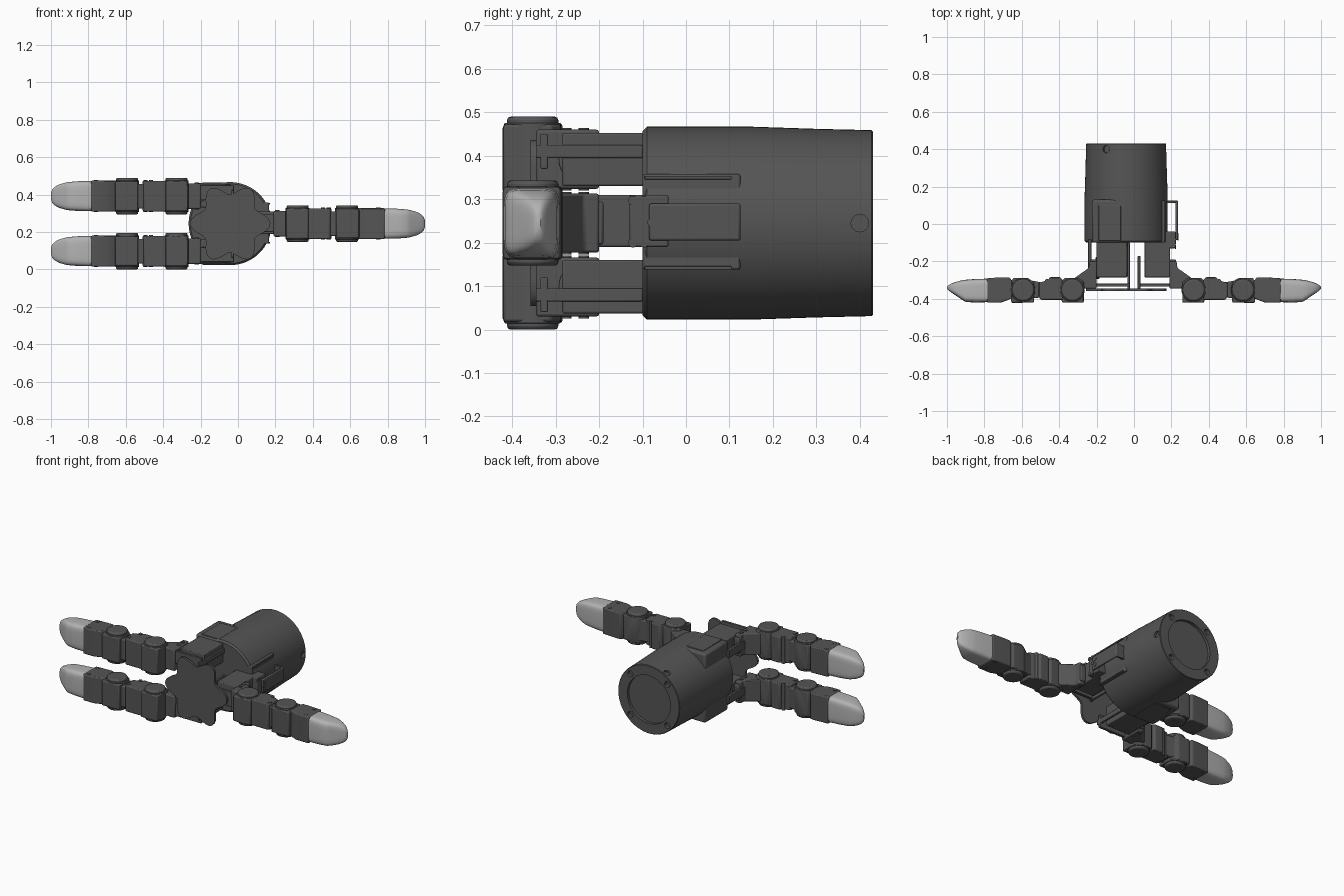
import bpy, bmesh, math
from mathutils import Vector, Matrix

if "Cube" in bpy.data.objects:
    bpy.data.objects.remove(bpy.data.objects["Cube"])

CX, CZ = -0.042, 0.245      # body axis (runs along y)


def material(name, v):
    m = bpy.data.materials.new(name)
    m.diffuse_color = (v, v, v, 1)
    m.use_nodes = True
    m.node_tree.nodes["Principled BSDF"].inputs["Base Color"].default_value = m.diffuse_color
    return m


DARK, LIGHT = material("dark_grey", 0.09), material("light_grey", 0.45)


def finish(name, bm, mat=DARK, bevel=0.0, angle=35):
    bmesh.ops.recalc_face_normals(bm, faces=bm.faces)
    me = bpy.data.meshes.new(name)
    bm.to_mesh(me)
    bm.free()
    ob = bpy.data.objects.new(name, me)
    bpy.context.collection.objects.link(ob)
    me.materials.append(mat)
    if bevel:
        b = ob.modifiers.new("bevel", 'BEVEL')
        b.width, b.segments, b.limit_method = bevel, 2, 'ANGLE'
    smooth(ob, angle)
    return ob


def smooth(ob, angle=35):
    bpy.ops.object.select_all(action='DESELECT')
    ob.select_set(True)
    bpy.context.view_layer.objects.active = ob
    bpy.ops.object.shade_smooth_by_angle(angle=math.radians(angle))


def prism(name, pts, a, b, axis='z', bevel=0.005):
    # outline in xy pulled along z, or outline in xz pulled along y
    bm = bmesh.new()
    put = (lambda p, h: (p[0], p[1], h)) if axis == 'z' else (lambda p, h: (p[0], h, p[1]))
    lo, hi = ([bm.verts.new(put(p, h)) for p in pts] for h in (a, b))
    n = len(pts)
    bm.faces.new(lo)
    bm.faces.new(hi)
    for i in range(n):
        j = (i + 1) % n
        bm.faces.new((lo[i], lo[j], hi[j], hi[i]))
    return finish(name, bm, bevel=bevel)


def box(name, x, y, z, bevel=0.005):
    x, z = sorted(x), sorted(z)
    return prism(name, [(x[0], y[0]), (x[1], y[0]), (x[1], y[1]), (x[0], y[1])], z[0], z[1], 'z', bevel)


def add_cyl(bm, c, d, r, depth, n=24):
    m = Matrix.Translation(c) @ Vector(d).to_track_quat('Z', 'Y').to_matrix().to_4x4()
    bmesh.ops.create_cone(bm, cap_ends=True, segments=n, radius1=r, radius2=r, depth=depth, matrix=m)


def cyls(name, items, d, r, depth, bevel=0.0, n=24):
    bm = bmesh.new()
    for c in items:
        add_cyl(bm, c, d, r, depth, n)
    return finish(name, bm, bevel=bevel)


# round wrist body with a recessed back
bm = bmesh.new()
prof = [(0, -.1), (.212, -.1), (.222, -.09), (.222, .15), (.217, .3), (.214, .427), (.211, .43),
        (.15, .43), (.15, .412), (0, .412)]
vs = [bm.verts.new((CX + r, y, CZ)) for r, y in prof]
es = [bm.edges.new(p) for p in zip(vs, vs[1:])]
bmesh.ops.spin(bm, geom=vs + es, cent=(CX, 0, CZ), axis=(0, 1, 0), angle=2 * math.pi, steps=64)
bmesh.ops.remove_doubles(bm, verts=bm.verts, dist=1e-4)
body = finish("wrist_body", bm)

# screw holes cut in the back rim and the side
bm = bmesh.new()
for k in range(4):
    a = math.radians(45 + 90 * k)
    add_cyl(bm, (CX + .182 * math.cos(a), .43, CZ + .182 * math.sin(a)), (0, 1, 0), .018, .04)
for a in (0, 120, 240):
    d = Vector((math.cos(math.radians(a)), 0, math.sin(math.radians(a))))
    add_cyl(bm, Vector((CX, .4, CZ)) + d * .215, d, .02, .03)
cut = finish("hole_cutter", bm)
cut.hide_render = True
mod = body.modifiers.new("holes", 'BOOLEAN')
mod.object, mod.solver = cut, 'EXACT'
bpy.context.view_layer.objects.active = body
bpy.ops.object.modifier_apply(modifier="holes")
bpy.data.objects.remove(cut)
smooth(body)

# star shaped palm plate
star = []
for i in range(72):
    t = 2 * math.pi * i / 72
    r = .185 + .03 * math.cos(6 * t)
    star.append((CX + r * math.cos(t), CZ + r * math.sin(t)))
prism("palm_plate", star, -.358, -.344, 'y', 0)

# right actuator, its housing and sliding cover
box("right_housing", (.05, .165), (-.1, .125), (.138, .358))
for z in (.142, .35):
    box("right_housing_rail", (.1, .172), (-.095, .105), (z - .004, z + .004), .001)
box("right_actuator", (.055, .192), (-.285, -.09), (.19, .31))
box("right_bracket", (.14, .222), (-.13, -.04), (.19, .31))
box("right_cover_plate", (.221, .235), (-.085, .125), (.205, .29))
box("right_cover_end", (.15, .233), (.112, .125), (.205, .29), .003)
cyls("right_bracket_screws", [(.222, y, z) for y, z in
     ((-.122, .297), (-.097, .297), (-.122, .2), (-.097, .2))], (1, 0, 0), .011, .006)
cyls("right_cover_screws", [(.235, y, z) for y, z in
     ((-.058, .264), (-.058, .23), (-.078, .247))], (1, 0, 0), .011, .005)
box("right_link_arm", (.02, .035), (-.348, -.17), (.195, .3), .003)
box("right_link_cross", (.02, .21), (-.335, -.318), (.2, .295), .003)

# left actuators, mirrored above and below the axis
for s, tag in ((1, "upper"), (-1, "lower")):
    zz = lambda a, b: (CZ + s * a, CZ + s * b)
    box(tag + "_left_housing", (-.225, -.035), (-.1, .13), zz(.07, .217), .012)
    box(tag + "_left_housing_cap", (-.19, -.07), (-.09, .1), zz(.2, .221), .003)
    box(tag + "_left_actuator", (-.2, -.036), (-.285, -.09), zz(.085, .208))
    box(tag + "_left_link_rod", (-.036, -.022), (-.35, -.1), zz(.15, .18), .003)
    box(tag + "_left_link_cross", (-.21, -.022), (-.335, -.318), zz(.125, .205), .003)
    box(tag + "_left_side_rod", (-.245, -.228), (-.24, -.08), zz(.12, .17), .003)
    cyls(tag + "_left_pivot", [(-.195, -.235, CZ + s * .147)], (1, 0, 0), .058, .02, .003, 32)


def fingertip(name, sx, zc):
    # u, lower y, upper y, half width, squareness
    secs = [(.78, -.418, -.292, .081, 6), (.85, -.42, -.294, .08, 5), (.90, -.417, -.298, .076, 5),
            (.92, -.405, -.301, .073, 5), (.955, -.381, -.31, .063, 4), (.98, -.364, -.32, .05, 3.5),
            (.993, -.354, -.328, .036, 3), (1.0, -.345, -.335, .018, 2.5)]
    bm, rings, n = bmesh.new(), [], 32
    for u, y0, y1, h, e in secs:
        ring = []
        for i in range(n):
            t = 2 * math.pi * (i + .5) / n
            c, q = math.cos(t), math.sin(t)
            yy = math.copysign(abs(c) ** (2 / e), c) * (y1 - y0) / 2
            ring.append(bm.verts.new((sx * u, (y0 + y1) / 2 + yy,
                                      zc + math.copysign(abs(q) ** (2 / e), q) * h)))
        rings.append(ring)
    for a, b in zip(rings, rings[1:]):
        for i in range(n):
            j = (i + 1) % n
            bm.faces.new((a[i], a[j], b[j], b[i]))
    bm.faces.new(rings[0])
    bm.faces.new(rings[-1])
    finish(name, bm, LIGHT, 0, 40)


def finger(tag, sx, zc, off):
    def seg(name, pts, h, bevel=.006):
        prism(tag + name, [(sx * (u + off), y) for u, y in pts], zc - h, zc + h, 'z', bevel)
    # knuckle that hinges on the palm
    seg("_knuckle", [(.19, -.2), (.228, -.2), (.232, -.235), (.31, -.29), (.31, -.345), (.19, -.345)], .068)
    seg("_knuckle_tab", [(.19, -.19), (.225, -.19), (.225, -.25), (.19, -.25)], .05)
    # inner phalanx
    seg("_inner_joint", [(.258, -.42), (.375, -.42), (.38, -.385), (.38, -.31), (.36, -.288), (.29, -.288),
                         (.258, -.31)], .08)
    seg("_inner_link", [(.37, -.405), (.49, -.405), (.5, -.385), (.5, -.315), (.45, -.3), (.44, -.284),
                        (.385, -.284), (.37, -.3)], .082)
    seg("_neck", [(.47, -.39), (.55, -.40), (.55, -.3), (.47, -.315)], .066)
    # outer phalanx
    seg("_outer_joint", [(.525, -.42), (.645, -.422), (.65, -.39), (.65, -.31), (.635, -.288), (.56, -.288),
                         (.525, -.31)], .078)
    seg("_outer_link", [(.64, -.395), (.66, -.405), (.7, -.42), (.785 - off, -.42), (.785 - off, -.29),
                        (.7, -.285), (.655, -.285), (.64, -.31)], .083)
    # round joint caps and pins
    for u in (.319, .583):
        cyls(tag + "_joint_cap", [(sx * (u + off), -.353, zc)], (0, 0, 1), .059, .196, .008, 40)
        cyls(tag + "_joint_core", [(sx * (u + off), -.353, zc)], (0, 0, 1), .065, .168, .003, 40)
    pins = ((.21, -.235), (.21, -.275))
    cyls(tag + "_knuckle_pins", [(sx * (u + off), y, zc) for u, y in pins], (0, 0, 1), .012, .144)
    pins = ((.455, -.305), (.485, -.375), (.75, -.31), (.75, -.395))
    cyls(tag + "_link_pins", [(sx * (u + off), y, zc) for u, y in pins], (0, 0, 1), .011, .17)
    fingertip(tag + "_fingertip", sx, zc)


finger("right_finger", 1, .245, 0)
finger("upper_left_finger", -1, .392, .01)
finger("lower_left_finger", -1, .098, .01)
